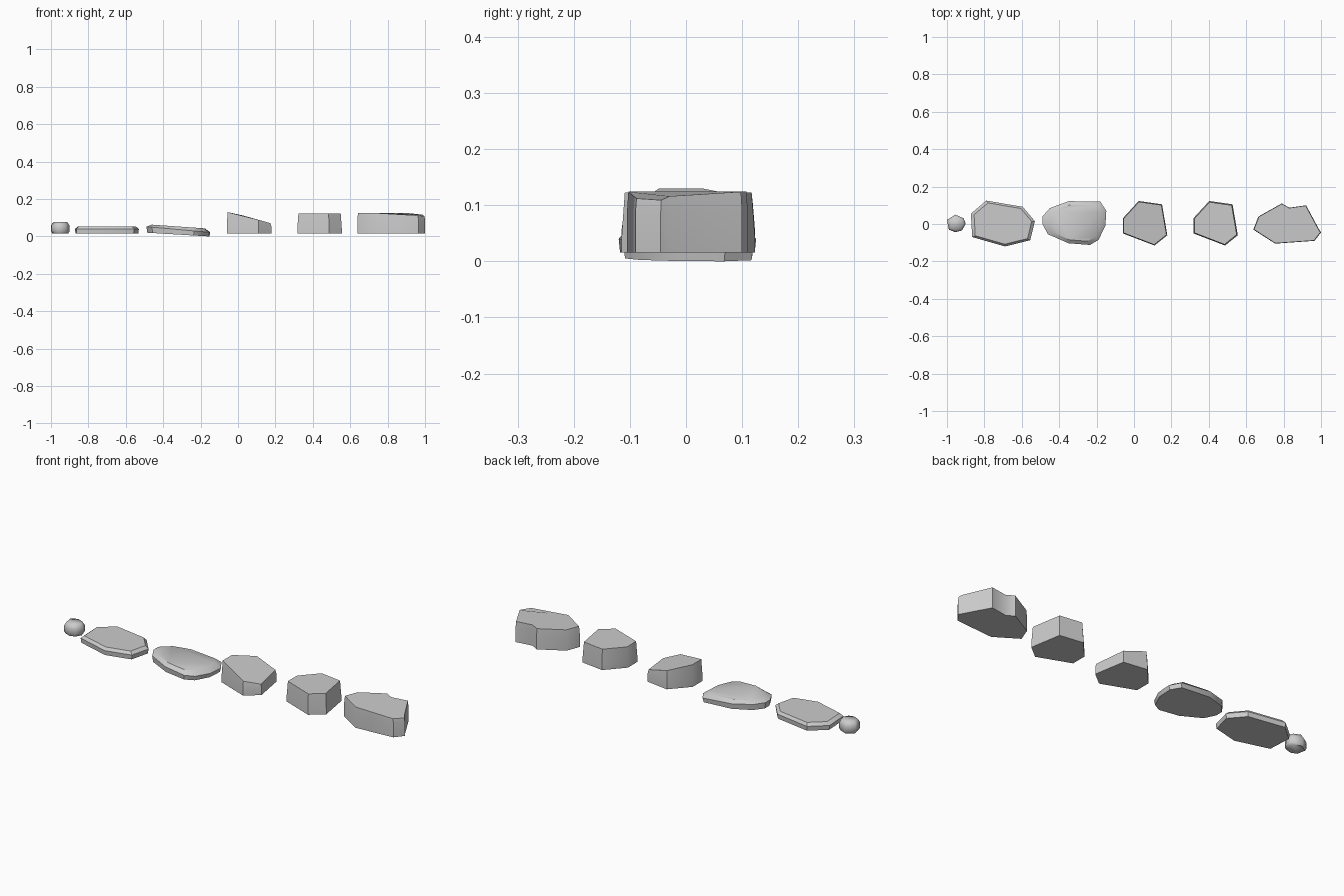
import bpy, bmesh, math

if "Cube" in bpy.data.objects:
    bpy.data.objects.remove(bpy.data.objects["Cube"])


def stone(name, outline, levels, drops=None, angle=40, shift=0.0):
    """Loft an outline through levels of (scale, z, slope_x, slope_y), capped at both ends.
    drops lowers chosen corners of the top level."""
    drops = drops or {}
    n = len(outline)
    cx = (max(p[0] for p in outline) + min(p[0] for p in outline)) / 2
    cy = (max(p[1] for p in outline) + min(p[1] for p in outline)) / 2
    bm = bmesh.new()
    rings = []
    for k, (s, z, sx, sy) in enumerate(levels):
        ring = []
        for i, (x, y) in enumerate(outline):
            dx, dy = (x - cx) * s, (y - cy) * s
            h = z + sx * dx + sy * dy
            if k == len(levels) - 1:
                h -= drops.get(i, 0)
            ring.append(bm.verts.new((cx + dx + shift, cy + dy, h)))
        rings.append(ring)
    for a, b in zip(rings, rings[1:]):
        for i in range(n):
            j = (i + 1) % n
            bm.faces.new((a[i], a[j], b[j], b[i]))
    bm.faces.new(rings[0])
    bm.faces.new(rings[-1])
    bmesh.ops.recalc_face_normals(bm, faces=bm.faces)
    mesh = bpy.data.meshes.new(name)
    bm.to_mesh(mesh)
    bm.free()
    ob = bpy.data.objects.new(name, mesh)
    bpy.context.collection.objects.link(ob)
    bpy.ops.object.select_all(action='DESELECT')
    ob.select_set(True)
    bpy.context.view_layer.objects.active = ob
    bpy.ops.object.shade_smooth_by_angle(angle=math.radians(angle))
    return ob


# Small pebble
stone("pebble",
      [(-.955, .05), (-.91, .03), (-.90, 0), (-.92, -.035), (-.955, -.044), (-.99, -.03), (-1, .022)],
      [(.85, .016, 0, 0), (1, .028, 0, 0), (1, .058, 0, 0), (.75, .076, 0, 0)], angle=60)

# Wide flat slab
stone("flat_stone",
      [(-.79, .125), (-.595, .092), (-.53, .015), (-.555, -.087), (-.69, -.12),
       (-.865, -.07), (-.872, .055)],
      [(.98, .016, 0, 0), (1, .04, 0, 0), (.9, .054, 0, 0)], angle=35)

# Flat slab leaning down to the right
stone("tilted_flat_stone",
      [(-.35, .122), (-.18, .12), (-.148, .07), (-.153, -.01), (-.19, -.085), (-.235, -.112),
       (-.35, -.103), (-.46, -.055), (-.49, 0), (-.49, .04), (-.45, .085)],
      [(.97, .01, -.06, 0), (1, .037, -.09, 0), (.83, .053, -.07, 0)], angle=35)

# Two blocky stones sharing one outline
block = [(.025, .123), (.15, .105), (.178, -.06), (.11, -.115), (-.06, -.05), (-.06, .03)]
stone("sloped_block_stone", block,
      [(1, .016, 0, 0), (1, .055, 0, 0), (.96, .103, -.28, 0)],
      drops={4: .005, 5: .005}, angle=50)
stone("block_stone", block,
      [(1, .016, 0, 0), (1, .04, 0, 0), (.95, .123, 0, 0)], shift=.377, angle=50)

# Notched long block with a worn right front corner
stone("notched_stone",
      [(.638, -.03), (.665, .04), (.79, .11), (.83, .087), (.92, .1), (.99, -.03),
       (1, -.045), (.965, -.09), (.755, -.105)],
      [(1, .016, 0, 0), (1, .09, 0, 0), (.98, .124, 0, 0)],
      drops={5: .008, 6: .015, 7: .012}, angle=40)
